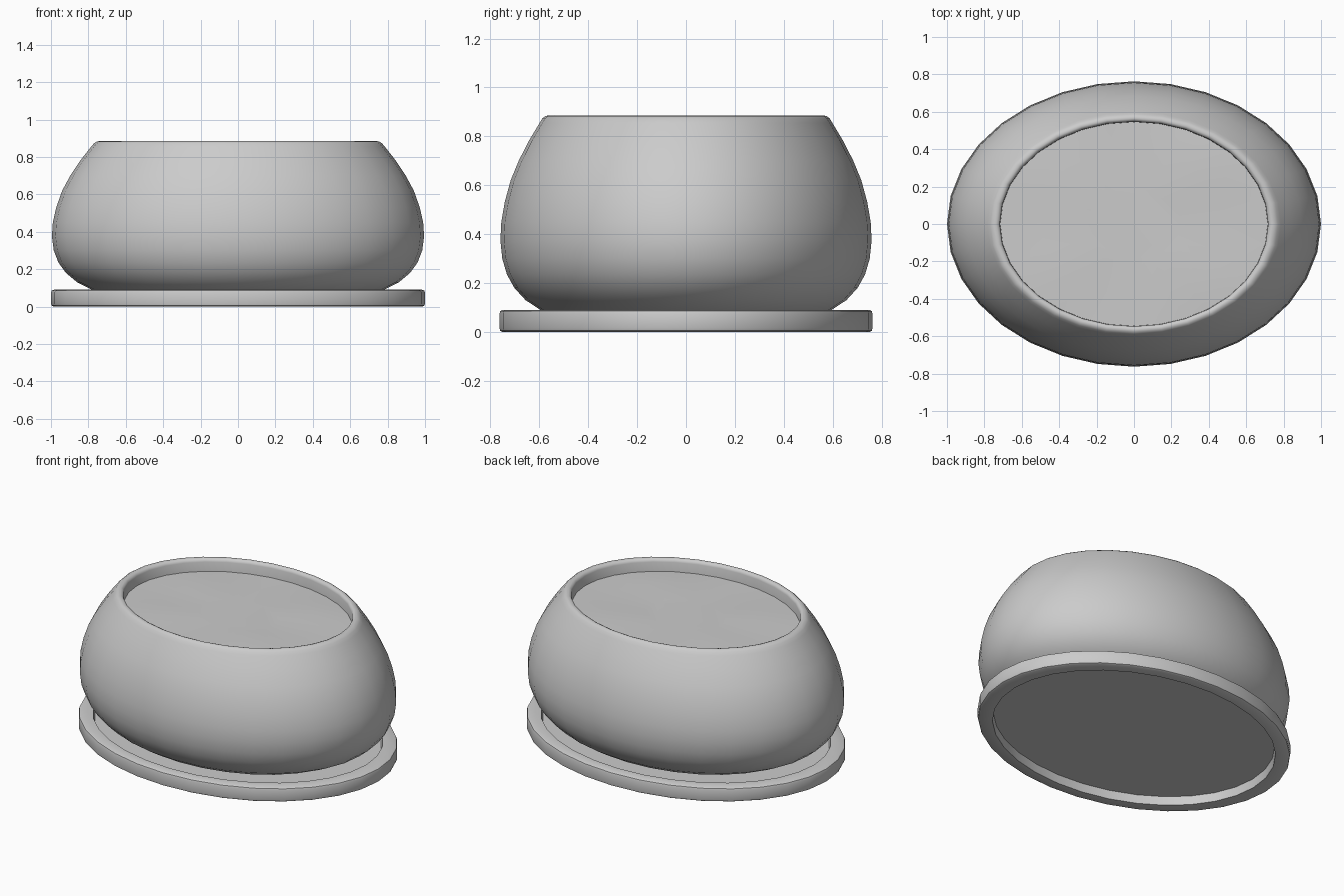
import bpy, math

if "Cube" in bpy.data.objects:
    bpy.data.objects.remove(bpy.data.objects["Cube"])

SEGMENTS = 32
OVAL = 0.763  # depth relative to width


def finish(name, verts, faces, angle=40):
    mesh = bpy.data.meshes.new(name)
    mesh.from_pydata(verts, [], faces)
    obj = bpy.data.objects.new(name, mesh)
    bpy.context.collection.objects.link(obj)
    bpy.ops.object.select_all(action='DESELECT')
    obj.select_set(True)
    bpy.context.view_layer.objects.active = obj
    bpy.ops.object.mode_set(mode='EDIT')
    bpy.ops.mesh.select_all(action='SELECT')
    bpy.ops.mesh.normals_make_consistent(inside=False)
    bpy.ops.object.mode_set(mode='OBJECT')
    bpy.ops.object.shade_smooth_by_angle(angle=math.radians(angle))
    return obj


def oval_lathe(name, profile, angle=40):
    """Turn a (radius, height) profile into an oval body, capped at both ends."""
    n = SEGMENTS
    verts = [(r * math.cos(2 * math.pi * i / n),
              r * OVAL * math.sin(2 * math.pi * i / n), z)
             for r, z in profile for i in range(n)]
    faces = [(k * n + i, k * n + (i + 1) % n,
              (k + 1) * n + (i + 1) % n, (k + 1) * n + i)
             for k in range(len(profile) - 1) for i in range(n)]
    last = (len(profile) - 1) * n
    faces += [tuple(reversed(range(n))), tuple(range(last, last + n))]
    return finish(name, verts, faces, angle)


# Saucer: thick rim with softened edges, recessed above and below
oval_lathe("saucer", [
    (0.90, 0.055), (0.905, 0.0), (0.985, 0.0), (0.996, 0.005), (1.0, 0.016),
    (1.0, 0.074), (0.996, 0.085), (0.985, 0.09), (0.91, 0.09), (0.90, 0.07)])

# Pot: rounded belly, rolled lip and inner wall down to a floor
oval_lathe("pot", [
    (0.70, 0.07), (0.78, 0.09), (0.86, 0.13), (0.92, 0.18), (0.96, 0.235),
    (0.985, 0.30), (0.995, 0.375), (0.99, 0.45), (0.972, 0.53),
    (0.94, 0.62), (0.897, 0.70), (0.84, 0.785), (0.785, 0.855),
    (0.77, 0.873), (0.755, 0.883), (0.738, 0.885), (0.724, 0.88),
    (0.717, 0.865), (0.717, 0.76), (0.70, 0.14)], 50)

# Soil: rings of gently uneven ground just below the lip
oval_lathe("soil", [(0.716, 0.76), (0.716, 0.805), (0.5, 0.81), (0.25, 0.807)])
soil = bpy.data.objects["soil"]
for v in soil.data.vertices:
    if v.co.z > 0.806:
        v.co.z += 0.006 * math.sin(7 * v.co.x + 2) * math.cos(9 * v.co.y)
